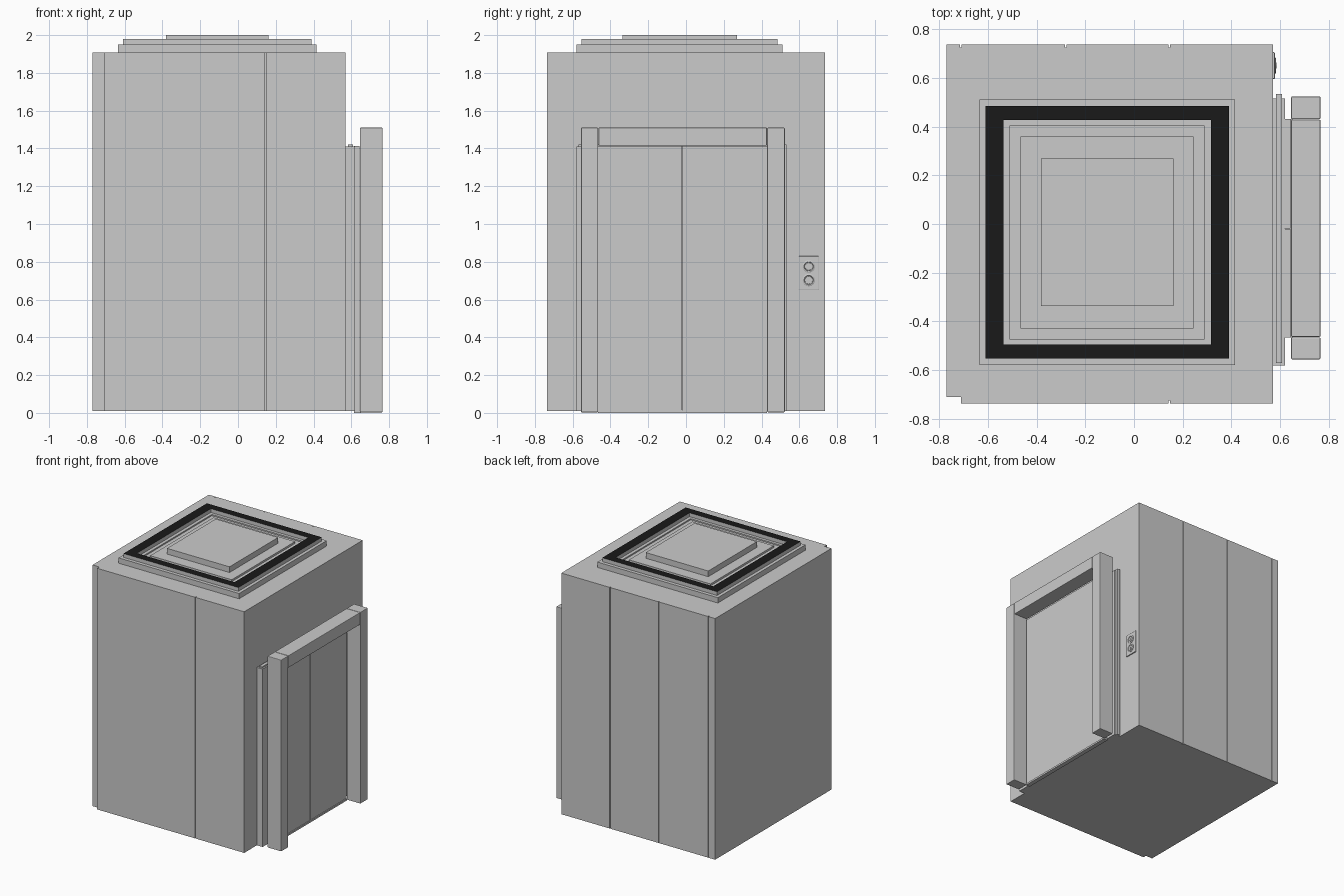
import bpy, bmesh, math

if "Cube" in bpy.data.objects:
    bpy.data.objects.remove(bpy.data.objects["Cube"])


def finish(name, bm, bevel=0):
    bmesh.ops.recalc_face_normals(bm, faces=bm.faces)
    mesh = bpy.data.meshes.new(name)
    bm.to_mesh(mesh)
    bm.free()
    ob = bpy.data.objects.new(name, mesh)
    bpy.context.collection.objects.link(ob)
    if bevel:
        mod = ob.modifiers.new("bevel", 'BEVEL')
        mod.width = bevel
        mod.segments = 2
    return ob


def prism(name, pts, z0, z1):
    """Extrude an xy outline from z0 to z1."""
    bm = bmesh.new()
    face = bm.faces.new([bm.verts.new((x, y, z0)) for x, y in pts])
    ext = bmesh.ops.extrude_face_region(bm, geom=[face])
    bmesh.ops.translate(bm, vec=(0, 0, z1 - z0),
                        verts=[g for g in ext["geom"] if isinstance(g, bmesh.types.BMVert)])
    return finish(name, bm)


def box(name, x0, x1, y0, y1, z0, z1, bevel=0):
    bm = bmesh.new()
    bmesh.ops.create_cube(bm, size=1)
    for v in bm.verts:
        v.co = ((x0 + x1) / 2 + v.co.x * (x1 - x0),
                (y0 + y1) / 2 + v.co.y * (y1 - y0),
                (z0 + z1) / 2 + v.co.z * (z1 - z0))
    return finish(name, bm, bevel)


def lathe_x(name, y, z, profile, sides, turn=0):
    """Stack of n-gon loops along +x, closed by a cap; profile = (radius, x)."""
    bm = bmesh.new()
    loops = []
    for r, x in profile:
        loops.append([bm.verts.new((x, y + r * math.cos(turn + math.tau * i / sides),
                                    z + r * math.sin(turn + math.tau * i / sides)))
                      for i in range(sides)])
    for a, b in zip(loops, loops[1:]):
        for i in range(sides):
            j = (i + 1) % sides
            bm.faces.new((a[i], a[j], b[j], b[i]))
    bm.faces.new(loops[-1])
    bm.faces.new(loops[0][::-1])
    return finish(name, bm)


# Cabin shaft with seams between the wall panels
W, D, g, d = 0.57, 0.737, 0.003, 0.012
outline = [(W, -D), (W, D)]
for s in (0.145, -0.28, -0.71):
    outline += [(s + g, D), (s + g, D - d), (s - g, D - d), (s - g, D)]
outline += [(-0.77, D), (-0.77, -0.71), (-0.71, -0.71), (-0.71, -D)]
outline += [(0.145 - g, -D), (0.145 - g, -D + d), (0.145 + g, -D + d), (0.145 + g, -D)]
prism("shaft_walls", outline, 0.01, 1.908)

# Stepped roof: nested rectangles (half x, half y, z)
steps = [(.525, .545, 1.905), (.525, .545, 1.95), (.50, .518, 1.95), (.50, .518, 1.98),
         (.425, .46, 1.98), (.425, .46, 1.95), (.40, .437, 1.95), (.40, .437, 1.94),
         (.355, .394, 1.94), (.355, .394, 1.955), (.347, .386, 1.955), (.272, .303, 1.955),
         (.272, .303, 2.0)]
bm = bmesh.new()
loops = [[bm.verts.new((-0.11 + sx * hx, -0.034 + sy * hy, z))
          for sx, sy in ((-1, -1), (1, -1), (1, 1), (-1, 1))] for hx, hy, z in steps]
for k, (a, b) in enumerate(zip(loops, loops[1:])):
    for i in range(4):
        j = (i + 1) % 4
        bm.faces.new((a[i], a[j], b[j], b[i])).material_index = int(k == 3)
bm.faces.new(loops[-1])
bm.faces.new(loops[0][::-1])
roof = finish("roof_cap", bm)
grey = bpy.data.materials.new("roof_grey")
grey.diffuse_color = (0.8, 0.8, 0.8, 1)
grey.use_nodes = True
grey.node_tree.nodes["Principled BSDF"].inputs["Base Color"].default_value = grey.diffuse_color
black = bpy.data.materials.new("roof_black")
black.diffuse_color = (0.01, 0.01, 0.01, 1)
black.use_nodes = True
black.node_tree.nodes["Principled BSDF"].inputs["Base Color"].default_value = black.diffuse_color
roof.data.materials.append(grey)
roof.data.materials.append(black)

# Door backing layers
box("door_surround", 0.565, 0.62, -0.58, 0.515, 0.01, 1.41)
box("door_track", 0.583, 0.608, -0.57, 0.533, 0.01, 1.42)

# Sliding doors
box("left_door", 0.615, 0.643, -0.466, -0.0215, 0.01, 1.413)
box("right_door", 0.615, 0.643, -0.0185, 0.43, 0.01, 1.413)

# Doorway frame
box("left_post", 0.645, 0.765, -0.555, -0.465, 0.003, 1.51, 0.004)
box("right_post", 0.645, 0.765, 0.43, 0.523, 0.003, 1.51, 0.004)
box("header", 0.645, 0.765, -0.463, 0.428, 1.415, 1.51, 0.004)
box("door_sill", 0.615, 0.65, -0.466, 0.43, 0.0, 0.014)

# Call panel with up and down buttons
box("call_panel", 0.565, 0.578, 0.595, 0.705, 0.65, 0.83, 0.004)
for name, z, turn in (("up", 0.775, math.pi / 2), ("down", 0.703, -math.pi / 2)):
    lathe_x(name + "_button", 0.65, z,
            [(.033, .57), (.033, .581), (.029, .583), (.025, .583), (.023, .579),
             (.021, .579), (.020, .582)], 24)
    lathe_x(name + "_arrow", 0.65, z, [(.014, .575), (.014, .584)], 3, turn)
